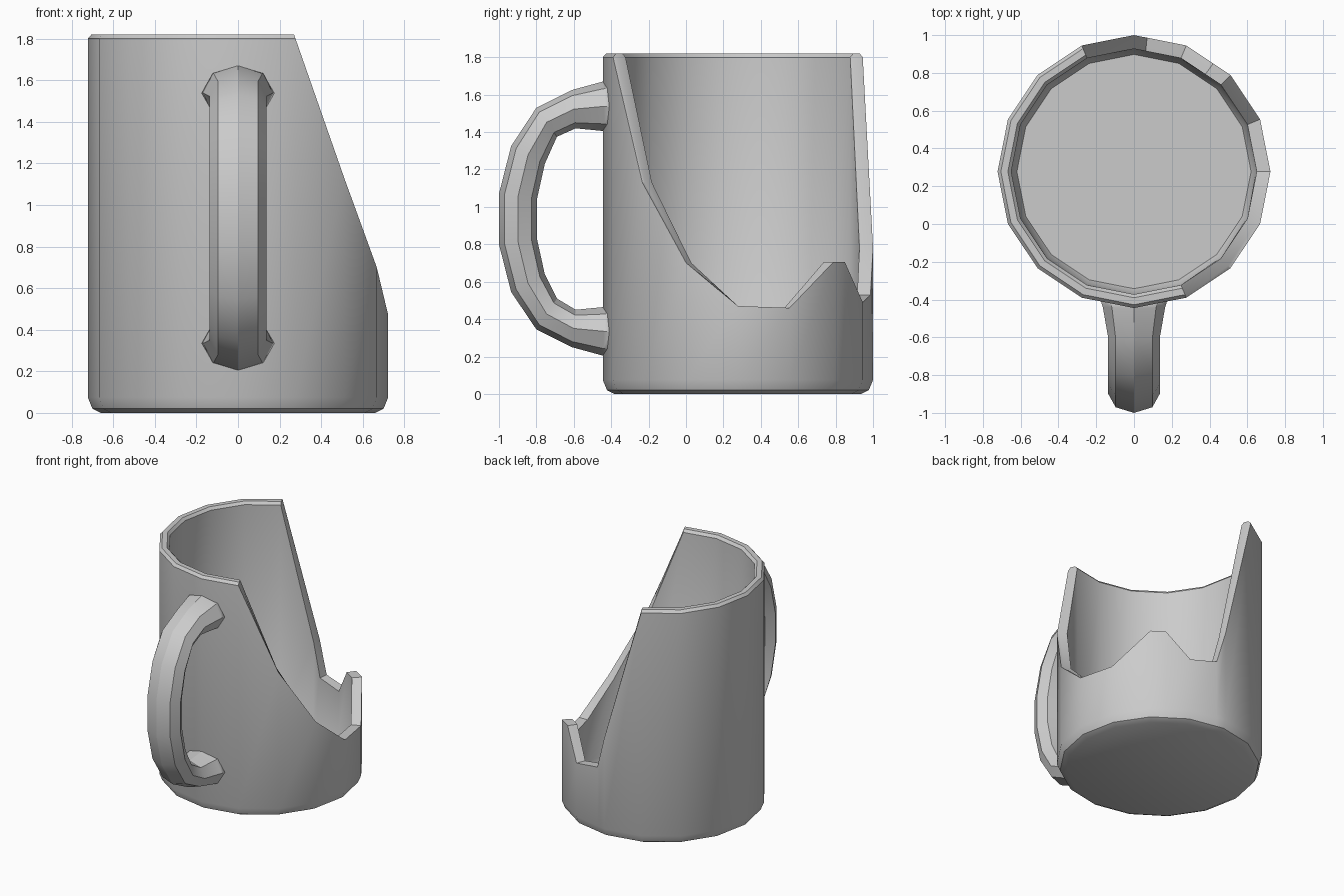
import bpy, math
from mathutils import Vector

if "Cube" in bpy.data.objects:
    bpy.data.objects.remove(bpy.data.objects["Cube"])

CY, R, H = 0.2775, 0.7225, 1.82


def finish(name, verts, faces):
    me = bpy.data.meshes.new(name)
    me.from_pydata([tuple(v) for v in verts], [], faces)
    ob = bpy.data.objects.new(name, me)
    bpy.context.collection.objects.link(ob)
    bpy.context.view_layer.objects.active = ob
    ob.select_set(True)
    bpy.ops.object.shade_smooth_by_angle(angle=math.radians(30))
    ob.select_set(False)


def spoke(i):
    # point on the unit 16-gon; fractional i lies on a flat side
    def p(k):
        a = k * math.tau / 16
        return Vector((math.cos(a), math.sin(a), 0))
    k = math.floor(i)
    return p(k).lerp(p(k + 1), i - k)


# mug body: a 16-sided shell whose wall height changes along the broken edge
broken = {0: .47, 1: .46, 2: .705, 2.39: .705, 3: .49, 3.75: .53, 4: .78, 14: 1.13, 15: .70}
columns = sorted(list(broken.items()) + [(i, H) for i in range(5, 14)])
verts, faces = [], []
for i, h in columns:
    d = 0.02 if h == H else 0      # only the intact rim is rounded
    profile = [(.66, 0), (.70, .02), (R, .075), (R, h - d), (.705, h), (.668, h),
               (.65, h - d), (.645, .15), (.62, .10)]
    verts += [spoke(i) * r + Vector((0, CY, z)) for r, z in profile]
n, m = len(columns), len(profile)
for c in range(n):
    a, b = c * m, (c + 1) % n * m
    faces += [(a + k, b + k, b + k + 1, a + k + 1) for k in range(m - 1)]
faces.append([c * m for c in reversed(range(n))])      # underside
faces.append([c * m + m - 1 for c in range(n)])        # inner floor
finish("mug_body", verts, faces)

# handle: octagonal sections between outer and inner side curves (y, z), flared ends
outer = [(-.40, 1.675), (-.445, 1.67), (-.61, 1.625), (-.80, 1.53), (-.935, 1.325), (-1, 1.07),
         (-1, .80), (-.935, .545), (-.80, .345), (-.61, .25), (-.445, .205), (-.40, .20)]
inner = [(-.40, 1.40), (-.435, 1.405), (-.59, 1.42), (-.69, 1.375), (-.755, 1.23), (-.797, 1.04),
         (-.797, .83), (-.755, .64), (-.69, .51), (-.59, .45), (-.435, .465), (-.40, .47)]
widths = [.178, .165] + [.137] * 8 + [.165, .178]
verts, faces = [], []
for o, q, w in zip(outer, inner, widths):
    o, q = Vector((0, *o)), Vector((0, *q))
    for k in range(8):
        a = k * math.tau / 8
        verts.append((o + q) / 2 + (o - q) / 2 * math.cos(a) + Vector((w * math.sin(a), 0, 0)))
for s in range(len(outer) - 1):
    for k in range(8):
        j = (k + 1) % 8
        faces.append((s * 8 + k, s * 8 + 8 + k, s * 8 + 8 + j, s * 8 + j))
finish("handle", verts, faces)
handle = bpy.data.objects["handle"]
# handle normals face outward
import bmesh
bm = bmesh.new()
bm.from_mesh(handle.data)
bmesh.ops.holes_fill(bm, edges=bm.edges, sides=8)
bmesh.ops.recalc_face_normals(bm, faces=bm.faces)
bm.to_mesh(handle.data)
bm.free()
